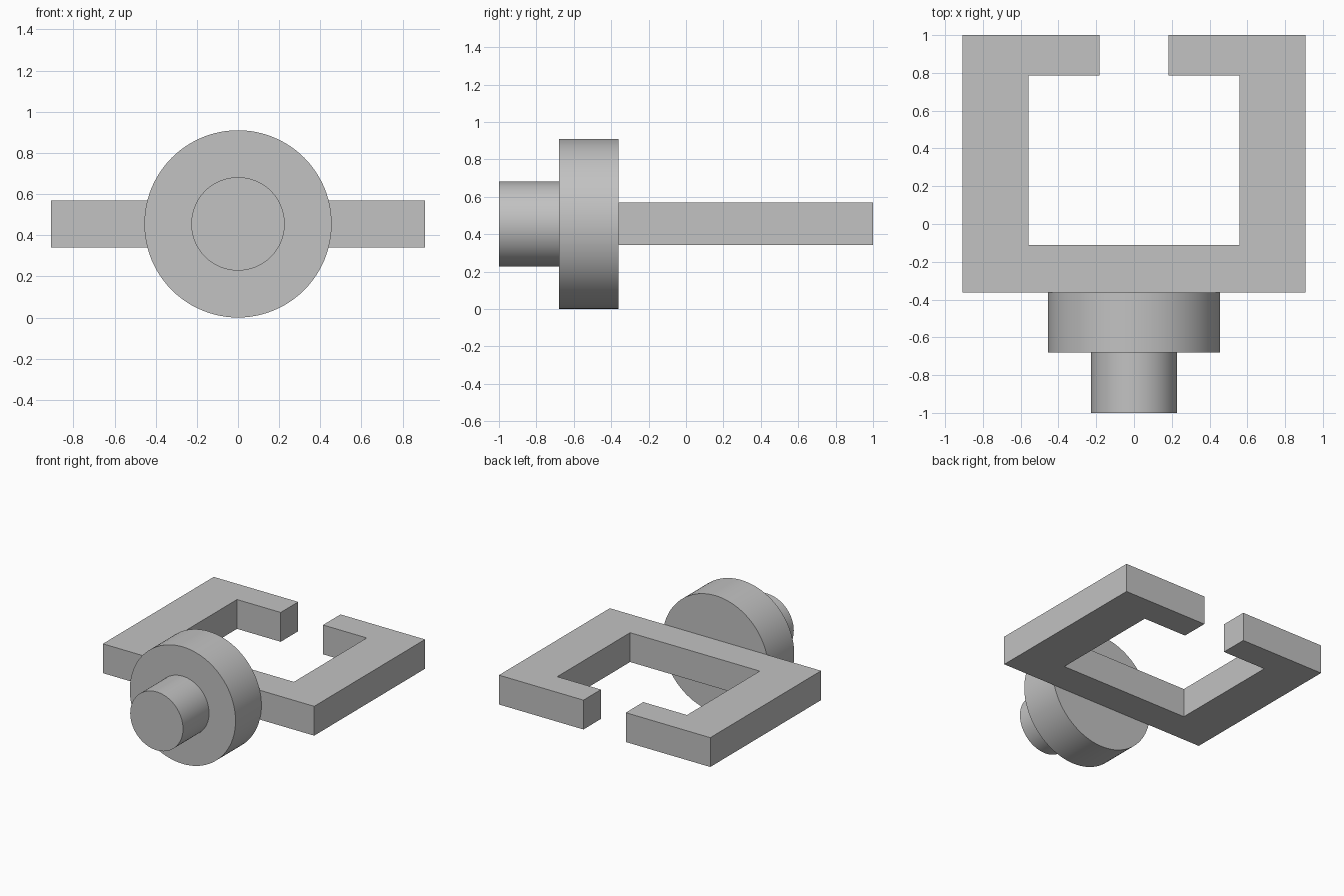
import bpy
import bmesh
import math
from mathutils import Matrix, Vector

cube = bpy.data.objects.get("Cube")
if cube:
    bpy.data.objects.remove(cube, do_unlink=True)

grey = bpy.data.materials.new("plain grey")
grey.use_nodes = True
grey.diffuse_color = (0.54, 0.54, 0.54, 1)
grey.node_tree.nodes["Principled BSDF"].inputs["Base Color"].default_value = grey.diffuse_color

AXIS_Z = 0.455


def finish(bm, name):
    """Turn a bmesh into a named, coloured object."""
    bmesh.ops.recalc_face_normals(bm, faces=bm.faces)
    mesh = bpy.data.meshes.new(name)
    bm.to_mesh(mesh)
    bm.free()
    mesh.materials.append(grey)
    obj = bpy.data.objects.new(name, mesh)
    bpy.context.collection.objects.link(obj)
    return obj


def disc(name, radius, y_front, y_back):
    """Smooth cylinder lying along y."""
    bm = bmesh.new()
    place = Matrix.Translation((0, (y_front + y_back) / 2, AXIS_Z)) @ Matrix.Rotation(math.pi / 2, 4, "X")
    bmesh.ops.create_cone(bm, cap_ends=True, segments=96, radius1=radius, radius2=radius,
                          depth=y_back - y_front, matrix=place)
    obj = finish(bm, name)
    bpy.ops.object.select_all(action="DESELECT")
    obj.select_set(True)
    bpy.context.view_layer.objects.active = obj
    bpy.ops.object.shade_smooth_by_angle(angle=math.radians(30))


# Stepped round mount at the front
disc("shaft", 0.227, -1.0, -0.68)
disc("collar", 0.455, -0.68, -0.362)

# Open square clamp: half outline mirrored across x, then extruded upward
half = [(0.909, -0.362), (0.909, 1.0), (0.182, 1.0), (0.182, 0.785), (0.558, 0.785), (0.558, -0.11)]
outline = half + [(-x, y) for x, y in reversed(half)]
thickness = 0.228
bm = bmesh.new()
base = bm.faces.new([bm.verts.new((x, y, AXIS_Z - thickness / 2)) for x, y in outline])
top = bmesh.ops.extrude_face_region(bm, geom=[base])
bmesh.ops.translate(bm, vec=Vector((0, 0, thickness)),
                    verts=[v for v in top["geom"] if isinstance(v, bmesh.types.BMVert)])
finish(bm, "open_clamp")
